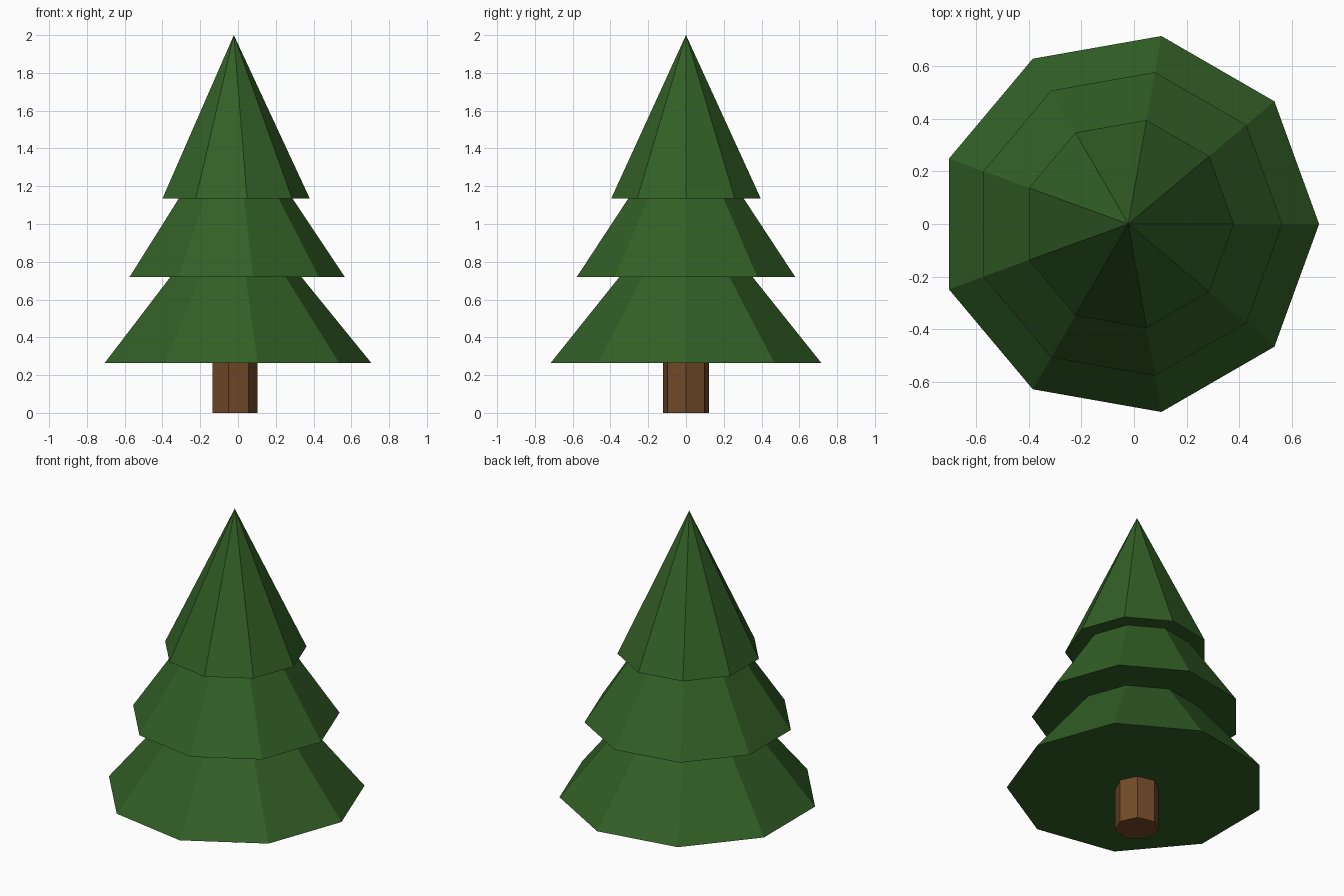
import bpy
import math

if "Cube" in bpy.data.objects:
    bpy.data.objects.remove(bpy.data.objects["Cube"])


def material(name, rgb):
    m = bpy.data.materials.new(name)
    m.diffuse_color = (*rgb, 1.0)
    m.use_nodes = True
    m.node_tree.nodes["Principled BSDF"].inputs["Base Color"].default_value = m.diffuse_color
    return m


green = material("needle_green", (0.032, 0.115, 0.019))
brown = material("bark_brown", (0.17, 0.069, 0.022))

CX = -0.022  # axis of the odd-sided shapes after centring the bounds


def cone(name, sides, r, z0, z1, r_top, mat):
    # primitive cones start with a vertex on +y; turn it to +x
    bpy.ops.mesh.primitive_cone_add(
        vertices=sides, radius1=r, radius2=r_top, depth=z1 - z0,
        location=(CX, 0, (z0 + z1) / 2), rotation=(0, 0, -math.pi / 2))
    ob = bpy.context.object
    ob.name = name
    ob.data.materials.append(mat)
    return ob


# Seven-sided trunk
cone("trunk", 7, 0.124, 0.0, 0.28, 0.124, brown)

# Three nine-sided foliage tiers: name, radius, base height, tip height
for name, r, z0, z1 in (("lower_foliage", 0.727, 0.265, 1.16),
                        ("middle_foliage", 0.587, 0.72, 1.60),
                        ("upper_foliage", 0.402, 1.135, 2.0)):
    cone(name, 9, r, z0, z1, 0.0, green)
